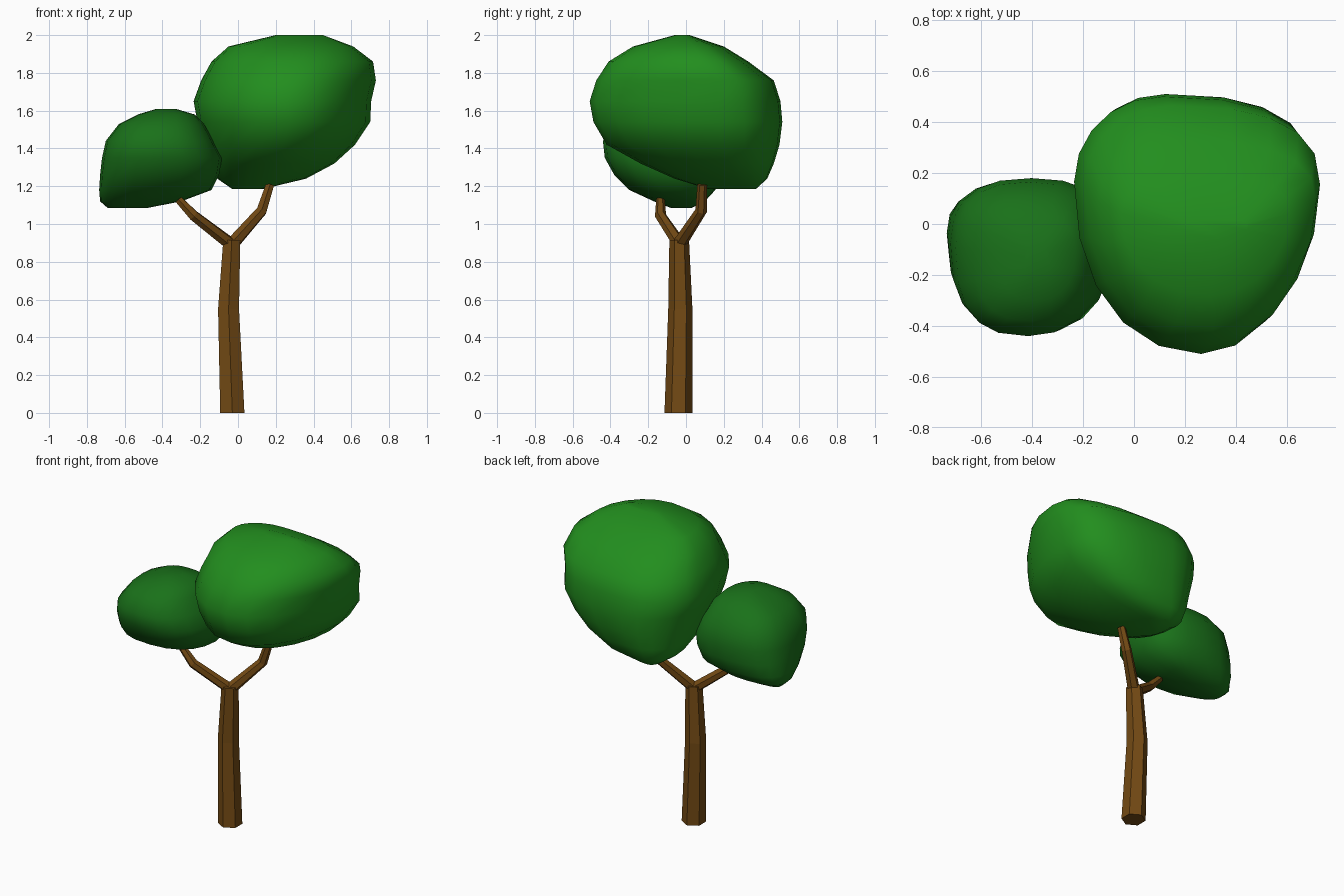
import bpy, bmesh, math
from mathutils import Vector

if "Cube" in bpy.data.objects:
    bpy.data.objects.remove(bpy.data.objects["Cube"])


def material(name, rgb):
    m = bpy.data.materials.new(name)
    m.diffuse_color = (*rgb, 1)
    m.use_nodes = True
    m.node_tree.nodes["Principled BSDF"].inputs["Base Color"].default_value = m.diffuse_color
    return m


def loft(name, rings, mat, smooth):
    """Skin a stack of equal-count rings and close both ends."""
    bm = bmesh.new()
    rows = [[bm.verts.new(p) for p in ring] for ring in rings]
    n = len(rows[0])
    for a, b in zip(rows, rows[1:]):
        for i in range(n):
            j = (i + 1) % n
            bm.faces.new((a[i], a[j], b[j], b[i]))
    bm.faces.new(rows[0][::-1])
    bm.faces.new(rows[-1])
    for f in bm.faces:
        f.smooth = smooth
    bmesh.ops.recalc_face_normals(bm, faces=bm.faces)
    me = bpy.data.meshes.new(name)
    bm.to_mesh(me)
    bm.free()
    me.materials.append(mat)
    ob = bpy.data.objects.new(name, me)
    bpy.context.collection.objects.link(ob)
    return ob


def limb(name, path, mat, upright=False, sides=6):
    """Six-sided tapered tube along (x, y, z, radius) points."""
    pts = [Vector(p[:3]) for p in path]
    up = Vector((0, 0, 1))
    rings = []
    for k, p in enumerate(pts):
        before = (p - pts[k - 1]).normalized() if k else Vector()
        after = (pts[k + 1] - p).normalized() if k + 1 < len(pts) else Vector()
        t = up if upright else (before + after).normalized()
        q = up.rotation_difference(t)
        r = path[k][3]
        angles = [math.pi / 2 + math.tau * i / sides for i in range(sides)]
        rings.append([p + q @ Vector((r * math.cos(a), r * math.sin(a), 0)) for a in angles])
    return loft(name, rings, mat, False)


def foliage(name, levels, fx, fy, lean, powers, mat, sides=20):
    """Lopsided blob: each level is (z, xmin, xmax, ymin, ymax); fx, fy place its
    widest lines, lean skews front against back, powers square off the quadrants."""
    rings = []
    for z, x0, x1, y0, y1 in levels:
        cx, cy = x0 + fx * (x1 - x0), y0 + fy * (y1 - y0)
        ring = []
        for i in range(sides):
            a = math.tau * i / sides
            c, s = math.cos(a), math.sin(a)
            e = 2 / powers[4 * i // sides]
            u = math.copysign(abs(c) ** e, c)
            v = math.copysign(abs(s) ** e, s)
            skew = -lean * (x1 - x0) * v * (1 - abs(u))
            ring.append((cx + skew + u * (x1 - cx if u > 0 else cx - x0),
                         cy + v * (y1 - cy if v > 0 else cy - y0), z))
        rings.append(ring)
    return loft(name, rings, mat, True)


bark = material("bark", (0.17, 0.068, 0.007))
leaf = material("leaf", (0.016, 0.27, 0.013))
dark_leaf = material("dark leaf", (0.01, 0.165, 0.01))

# Trunk and the two forked branches
limb("trunk", [(-0.03, -0.04, 0, 0.074), (-0.05, -0.03, 0.55, 0.064),
               (-0.033, -0.036, 0.915, 0.052)], bark, upright=True)
limb("left_branch", [(-0.04, -0.035, 0.895, 0.035), (-0.235, -0.135, 1.045, 0.03),
                     (-0.315, -0.135, 1.13, 0.023)], bark)
limb("right_branch", [(-0.03, -0.035, 0.895, 0.037), (0.125, 0.08, 1.07, 0.031),
                      (0.17, 0.085, 1.21, 0.025)], bark)

# Large crown, leaning to the right as it rises
foliage("large_crown", [
    (1.185, -0.03, 0.13, 0.12, 0.37), (1.24, -0.11, 0.36, -0.06, 0.43),
    (1.32, -0.15, 0.51, -0.24, 0.465), (1.42, -0.18, 0.62, -0.42, 0.495),
    (1.54, -0.215, 0.70, -0.49, 0.51), (1.65, -0.235, 0.705, -0.51, 0.50),
    (1.76, -0.195, 0.73, -0.475, 0.465), (1.86, -0.14, 0.715, -0.41, 0.33),
    (1.94, -0.05, 0.61, -0.28, 0.20), (2.0, 0.2, 0.45, -0.06, 0.02)],
    0.45, 0.67, 0.08, (2.5, 2.1, 2.1, 2.0), leaf)

# Small crown, with a low corner at its left
foliage("small_crown", [
    (1.085, -0.69, -0.48, -0.08, 0.03), (1.12, -0.73, -0.30, -0.17, 0.10),
    (1.18, -0.735, -0.14, -0.30, 0.155), (1.26, -0.73, -0.10, -0.38, 0.175),
    (1.35, -0.72, -0.085, -0.43, 0.18), (1.44, -0.70, -0.13, -0.44, 0.165),
    (1.53, -0.63, -0.18, -0.38, 0.10), (1.58, -0.53, -0.23, -0.30, 0.03),
    (1.61, -0.43, -0.33, -0.20, -0.08)],
    0.5, 0.58, 0, (2.5, 2.5, 2.65, 2.3), dark_leaf)
